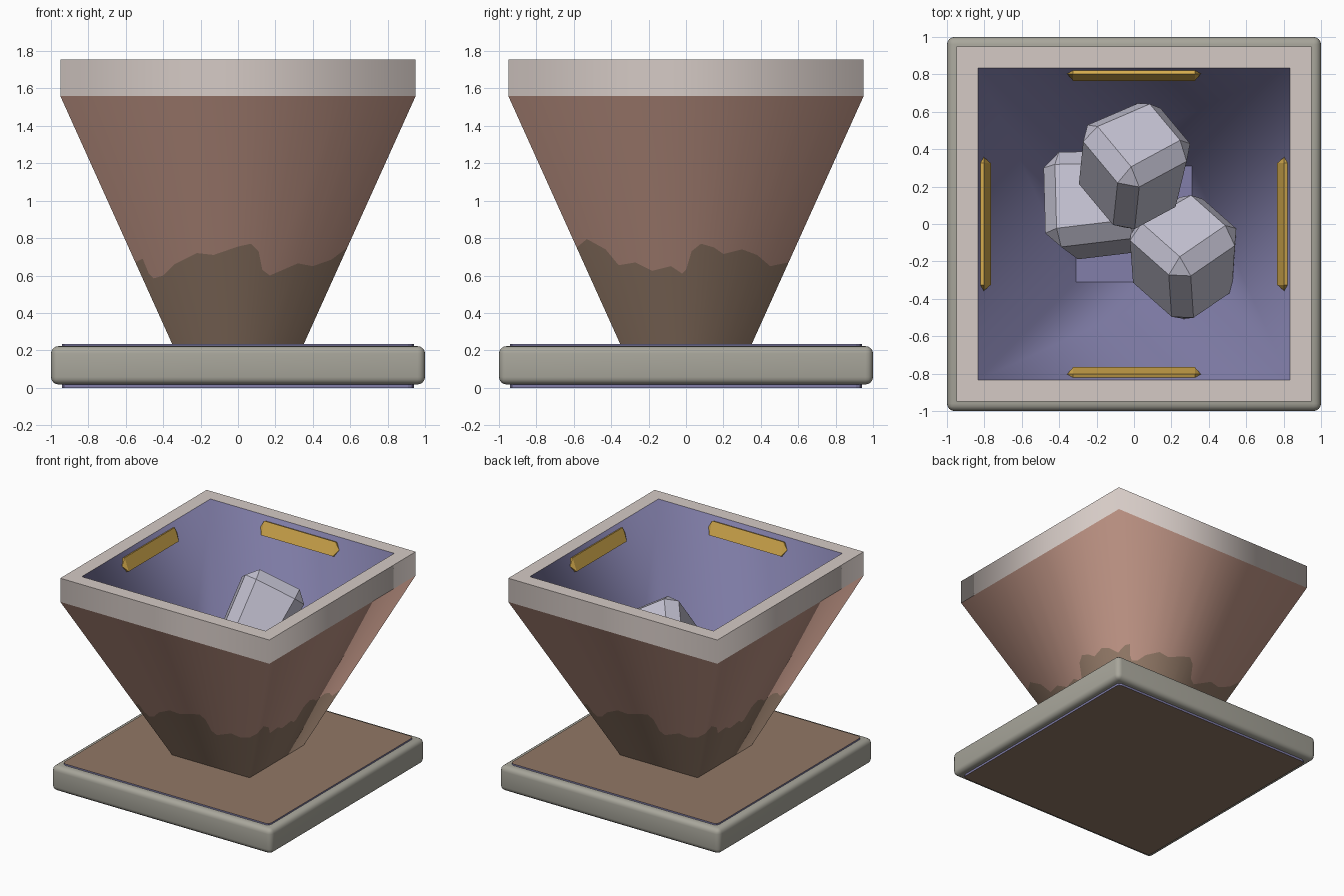
import bpy, bmesh, math
from mathutils import Matrix, Vector

if "Cube" in bpy.data.objects:
    bpy.data.objects.remove(bpy.data.objects["Cube"])


def material(name, r, g, b):
    lin = lambda c: ((c / 255 + 0.055) / 1.055) ** 2.4
    m = bpy.data.materials.new(name)
    m.diffuse_color = (lin(r), lin(g), lin(b), 1)
    m.use_nodes = True
    m.node_tree.nodes["Principled BSDF"].inputs["Base Color"].default_value = m.diffuse_color
    return m


CLAY = material("pink_clay", 188, 146, 131)
DIRT = material("brown_dirt", 145, 120, 102)
RIM = material("pale_rim", 213, 202, 197)
STONE = material("grey_stone", 168, 166, 155)
PURPLE = material("purple_lining", 130, 127, 170)
ROCK = material("pale_rock", 194, 192, 208)
GOLD = material("gold", 214, 172, 78)


def add(name, bm, *mats, smooth=False):
    me = bpy.data.meshes.new(name)
    for f in bm.faces:
        f.smooth = smooth
    bm.to_mesh(me)
    bm.free()
    for m in mats:
        me.materials.append(m)
    ob = bpy.data.objects.new(name, me)
    bpy.context.collection.objects.link(ob)
    return ob


def box(sx, sy, sz, matrix):
    bm = bmesh.new()
    bmesh.ops.create_cube(bm, size=1, matrix=matrix @ Matrix.Diagonal((sx, sy, sz, 1)))
    return bm


def square_band(name, h0, z0, h1, z1, mat, cap=False):
    """Four-sided strip between two squares, smooth round the corners."""
    bm = bmesh.new()
    corners = [(-1, -1), (1, -1), (1, 1), (-1, 1)]
    a = [bm.verts.new((x * h0, y * h0, z0)) for x, y in corners]
    b = [bm.verts.new((x * h1, y * h1, z1)) for x, y in corners]
    for i in range(4):
        j = (i + 1) % 4
        bm.faces.new((a[i], a[j], b[j], b[i]))
    if cap:
        bm.faces.new([bm.verts.new(v.co) for v in b])
    return add(name, bm, mat, smooth=True)


# Base slab with rounded edges
bm = box(2, 2, 0.205, Matrix.Translation((0, 0, 0.12)))
bmesh.ops.bevel(bm, geom=bm.edges[:], offset=0.04, segments=4, profile=0.5, affect='EDGES')
base = add("base_slab", bm, STONE)
bpy.context.view_layer.objects.active = base
base.select_set(True)
bpy.ops.object.shade_smooth_by_angle(angle=math.radians(35))
base.select_set(False)

# Thin plates above and below the slab, coloured on the flat faces
bm = box(1.88, 1.88, 0.235, Matrix.Translation((0, 0, 0.1175)))
upright = [e for e in bm.edges if abs(e.verts[0].co.z - e.verts[1].co.z) > 0.1]
bmesh.ops.bevel(bm, geom=upright, offset=0.03, segments=2, profile=0.5, affect='EDGES')
bm.normal_update()
for f in bm.faces:
    f.material_index = 0 if abs(f.normal.z) > 0.5 else 1
add("base_plate", bm, DIRT, PURPLE)

# Hopper wall: a wavy dirt line splits each side in two colours
Z0, Z1, H0, H1 = 0.23, 1.56, 0.35, 0.95
half = lambda z: H0 + (H1 - H0) * (z - Z0) / (Z1 - Z0)
WAVE_A = [(-0.51, .69), (-0.485, .62), (-0.45, .585), (-0.40, .60), (-0.34, .66), (-0.22, .72),
          (-0.13, .71), (0.0, .755), (0.07, .77), (0.11, .73), (0.13, .63), (0.17, .60),
          (0.32, .665), (0.40, .65), (0.50, .685)]
WAVE_B = [(-0.53, .795), (-0.43, .74), (-0.36, .655), (-0.27, .67), (-0.18, .625), (-0.08, .65),
          (-0.02, .61), (0.0, .63), (0.03, .73), (0.08, .77), (0.15, .75), (0.20, .715),
          (0.30, .74), (0.38, .71), (0.45, .65)]
bm = bmesh.new()
columns, normals = [], []
for k in range(4):
    wave = WAVE_B if k % 2 else WAVE_A
    start = 0.75 if k % 2 else 0.67
    turn = Matrix.Rotation(k * math.pi / 2, 3, 'Z')
    for t, z in [(-1, start)] + [(x / half(z), z) for x, z in wave]:
        col = []
        for zz in (Z0, z, Z1):
            h = half(zz)
            col.append(bm.verts.new(turn @ Vector((t * h, -h, zz))))
            normals.append((turn @ Vector((t, -1, -0.5))).normalized())
        columns.append(col)
for i, c in enumerate(columns):
    d = columns[(i + 1) % len(columns)]
    for r in (0, 1):
        bm.faces.new((c[r], d[r], d[r + 1], c[r + 1])).material_index = r
wall = add("hopper_wall", bm, DIRT, CLAY, smooth=True)
wall.data.normals_split_custom_set_from_vertices(normals)

# Rim band, rim top and sloping purple lining with its floor
square_band("rim_band", 0.95, 1.56, 0.95, 1.755, RIM)
square_band("rim_top", 0.95, 1.755, 0.835, 1.755, RIM)
square_band("hopper_lining", 0.835, 1.755, 0.31, 0.27, PURPLE, cap=True)

# Gold bars with pointed ends, lying on the sloping lining
for k in range(4):
    m = (Matrix.Rotation(k * math.pi / 2, 4, 'Z') @ Matrix.Translation((0, 0.803, 1.665))
         @ Matrix.Rotation(math.radians(-20), 4, 'X'))
    bm = box(0.65, 0.04, 0.11, Matrix.Identity(4))
    ends = [f for f in bm.faces if abs(f.normal.x) > 0.9]
    for f in ends:
        tip = f.calc_center_median() * 1.1
        poke = bmesh.ops.poke(bm, faces=[f])
        poke["verts"][0].co = tip
    bm.transform(m)
    add(f"gold_bar_{k + 1}", bm, GOLD)

# Chipped rocks: tilted blocks with chamfered edges
ROCKS = [((0.0, 0.31, 1.24), (0.47, 0.47, 0.55), 30, -38, 8),
         ((-0.17, 0.11, 0.76), (0.54, 0.50, 0.50), 4, -12, -12),
         ((0.27, -0.18, 0.90), (0.47, 0.47, 0.52), 40, -42, 0)]
for i, (loc, size, yaw, tilt, lean) in enumerate(ROCKS):
    m = (Matrix.Translation(loc) @ Matrix.Rotation(math.radians(lean), 4, 'Y')
         @ Matrix.Rotation(math.radians(tilt), 4, 'X') @ Matrix.Rotation(math.radians(yaw), 4, 'Z'))
    bm = box(*size, Matrix.Identity(4))
    for v in bm.verts:  # slight taper for an uneven block
        v.co.x *= 1 + 0.25 * v.co.z
        v.co.y *= 1 - 0.2 * v.co.x
    bmesh.ops.bevel(bm, geom=bm.edges[:], offset=0.085, segments=1, affect='EDGES')
    bm.transform(m)
    add(f"rock_{i + 1}", bm, ROCK)
